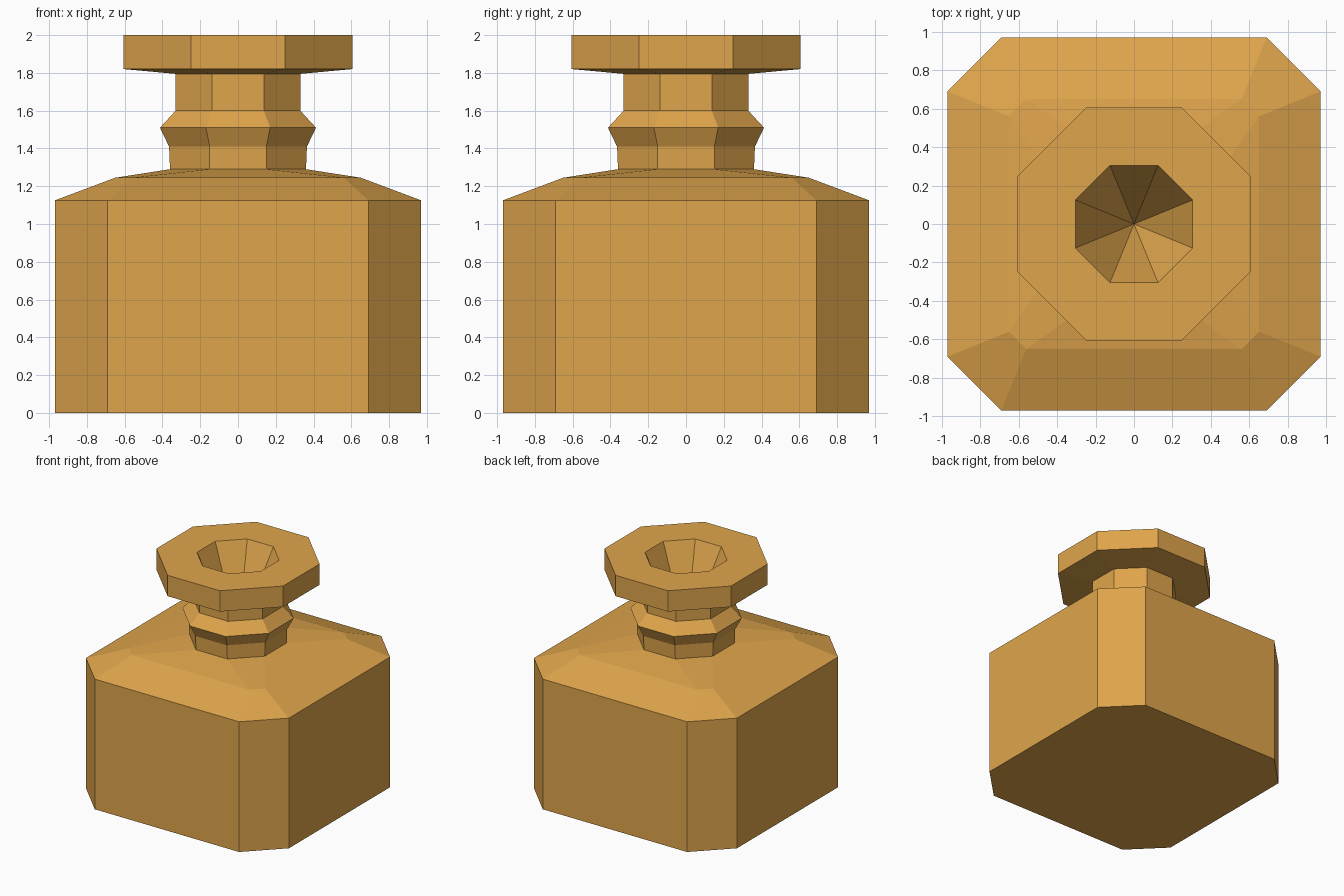
import bpy
import bmesh

cube = bpy.data.objects.get("Cube")
if cube:
    bpy.data.objects.remove(cube, do_unlink=True)

amber = bpy.data.materials.new("amber")
amber.use_nodes = True
colour = (0.74, 0.376, 0.072, 1)
amber.diffuse_color = colour
amber.node_tree.nodes["Principled BSDF"].inputs["Base Color"].default_value = colour


def octagon(bm, half, flat, z):
    """Ring of eight points: half width and half length of each straight side."""
    quarter = [(half, -flat), (half, flat)]
    ring = []
    for _ in range(4):
        ring += [bm.verts.new((x, y, z)) for x, y in quarter]
        quarter = [(-y, x) for x, y in quarter]
    return ring


def loft(name, rings, cap_bottom=False, tip=None):
    """Join octagon rings from bottom to top, with optional cap and end point."""
    bm = bmesh.new()
    loops = [octagon(bm, *r) for r in rings]
    for low, high in zip(loops, loops[1:]):
        for i in range(8):
            j = (i + 1) % 8
            bm.faces.new((low[i], low[j], high[j], high[i]))
    if cap_bottom:
        bm.faces.new(loops[0][::-1])
    if tip is not None:
        point = bm.verts.new((0, 0, tip))
        for i in range(8):
            bm.faces.new((loops[-1][i], loops[-1][(i + 1) % 8], point))
    mesh = bpy.data.meshes.new(name)
    bm.to_mesh(mesh)
    bm.free()
    mesh.materials.append(amber)
    obj = bpy.data.objects.new(name, mesh)
    bpy.context.collection.objects.link(obj)
    return obj


# Square body with cut corners and sloping shoulders
loft("bottle_body", [
    (0.97, 0.69, 0), (0.97, 0.69, 1.125),
    (0.65, 0.56, 1.245), (0.36, 0.15, 1.29),
], cap_bottom=True)

# Neck with a raised collar
loft("bottle_neck", [
    (0.36, 0.15, 1.29), (0.365, 0.15, 1.41), (0.413, 0.17, 1.51),
    (0.33, 0.137, 1.6), (0.33, 0.137, 1.795),
])

# Wide lip with a funnel-shaped mouth
loft("bottle_lip", [
    (0.33, 0.137, 1.795), (0.605, 0.25, 1.82),
    (0.605, 0.25, 2), (0.305, 0.125, 2),
], tip=1.3)
